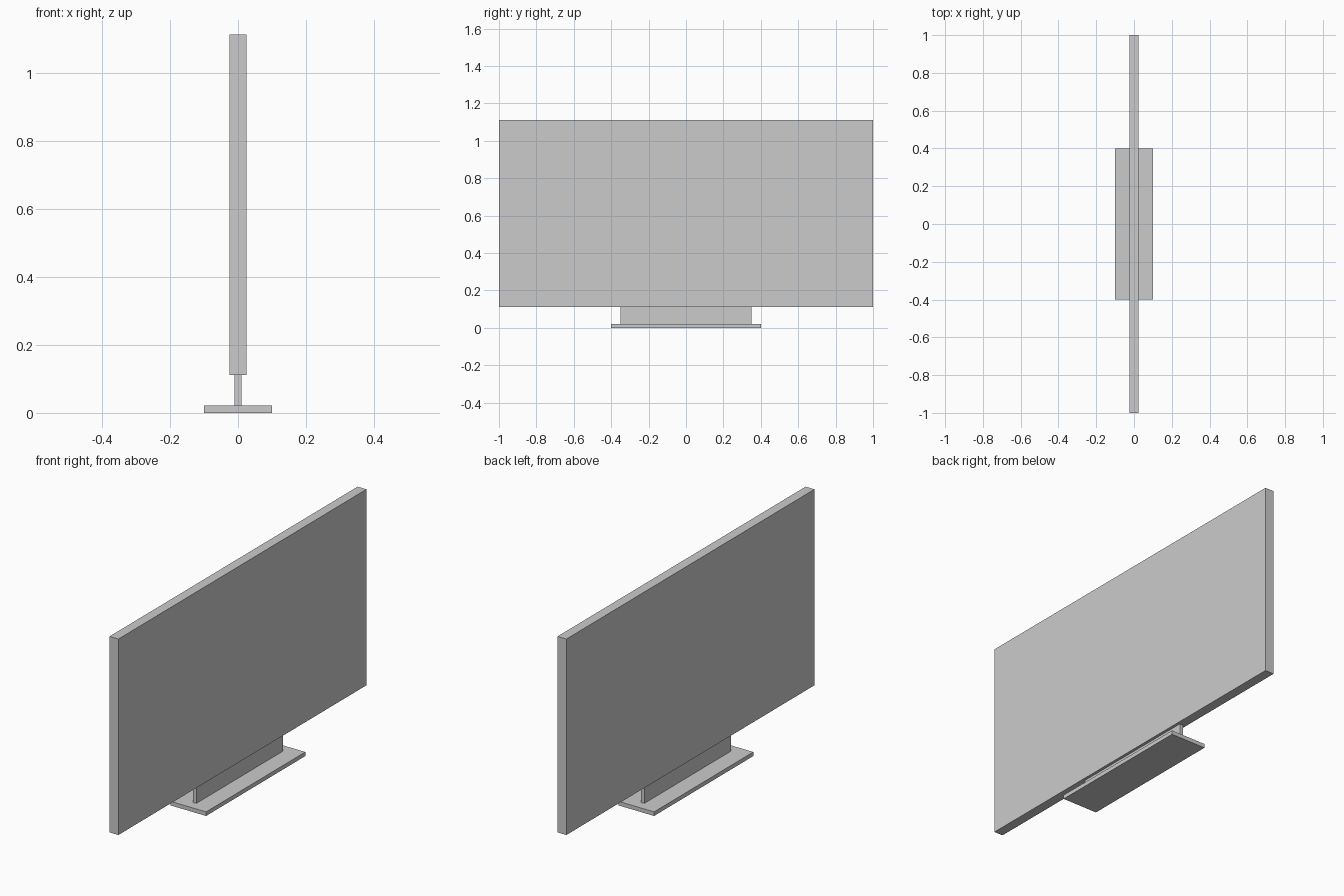
import bpy

if "Cube" in bpy.data.objects:
    bpy.data.objects.remove(bpy.data.objects["Cube"])


def box(name, size, z_bottom):
    """Box centred on x and y, standing on z_bottom."""
    bpy.ops.mesh.primitive_cube_add(size=1, location=(0, 0, z_bottom + size[2] / 2))
    obj = bpy.context.object
    obj.name = name
    obj.scale = size
    bpy.ops.object.transform_apply(location=False, rotation=False, scale=True)
    return obj


BASE_H = 0.021
NECK_H = 0.091

# Flat foot plate
box("stand_base", (0.2, 0.8, BASE_H), 0)
# Thin wide neck
box("stand_neck", (0.02, 0.7, NECK_H), BASE_H)
# Display panel
box("screen_panel", (0.05, 2.0, 1.0), BASE_H + NECK_H)
